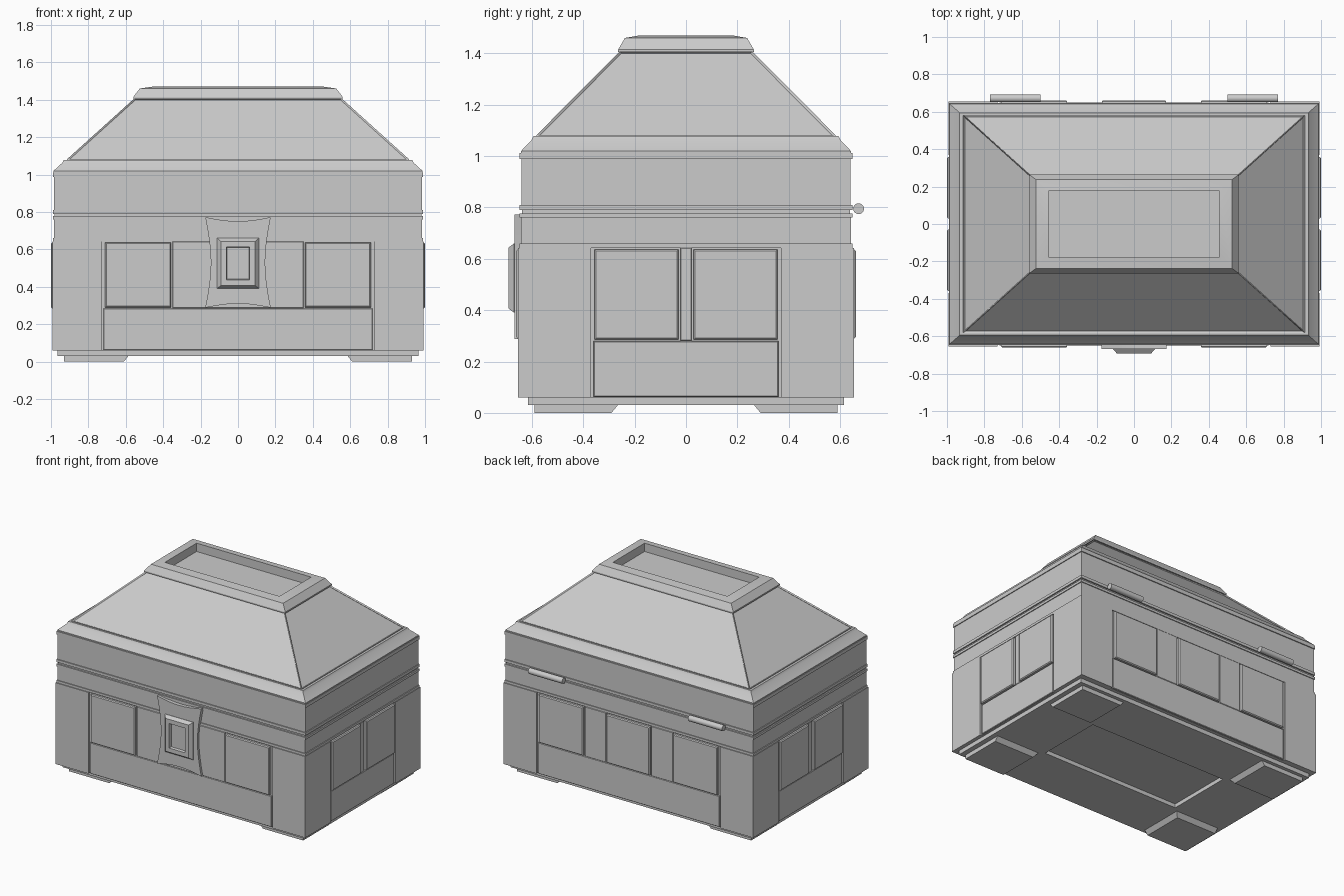
import bpy, bmesh, math
from mathutils import Vector

if "Cube" in bpy.data.objects:
    bpy.data.objects.remove(bpy.data.objects["Cube"], do_unlink=True)

grey = bpy.data.materials.new("plain_grey")
grey.use_nodes = True
grey.diffuse_color = (0.6, 0.6, 0.6, 1)
grey.node_tree.nodes["Principled BSDF"].inputs["Base Color"].default_value = (0.6, 0.6, 0.6, 1)


def finish(bm, name, angle=30):
    bmesh.ops.recalc_face_normals(bm, faces=bm.faces)
    mesh = bpy.data.meshes.new(name)
    bm.to_mesh(mesh)
    bm.free()
    mesh.materials.append(grey)
    ob = bpy.data.objects.new(name, mesh)
    bpy.context.collection.objects.link(ob)
    bpy.ops.object.select_all(action="DESELECT")
    ob.select_set(True)
    bpy.context.view_layer.objects.active = ob
    bpy.ops.object.shade_smooth_by_angle(angle=math.radians(angle))
    return ob


def loft(bm, loops):
    """Skin a stack of equal-length point loops and close both ends."""
    rows = [[bm.verts.new(p) for p in loop] for loop in loops]
    n = len(rows[0])
    for a, b in zip(rows, rows[1:]):
        for i in range(n):
            j = (i + 1) % n
            bm.faces.new((a[i], a[j], b[j], b[i]))
    return bm.faces.new(rows[0]), bm.faces.new(rows[-1])


def rect(hx, hy, z):
    return [(-hx, -hy, z), (hx, -hy, z), (hx, hy, z), (-hx, hy, z)]


def tier(name, *rings):
    bm = bmesh.new()
    loft(bm, [rect(*r) for r in rings])
    return finish(bm, name)


def plate(name, side, u0, u1, z0, z1, inner, outer, edge=0.003):
    """Raised plate on one wall; the rim is bevelled by 'edge'."""
    def at(u, d, z):
        return {"front": (u, -d, z), "back": (u, d, z),
                "left": (d, u, z), "right": (-d, u, z)}[side]

    def ring(d, e):
        return [at(u0 + e, d, z0 + e), at(u1 - e, d, z0 + e),
                at(u1 - e, d, z1 - e), at(u0 + e, d, z1 - e)]
    bm = bmesh.new()
    loft(bm, [ring(inner, 0), ring(outer - edge, 0), ring(outer, edge)])
    return finish(bm, side + "_" + name, 20)


# Base slab with a sunken centre underneath
tier("base_slab", (0.55, 0.24, 0.058), (0.55, 0.24, 0.03), (0.965, 0.615, 0.03),
     (0.965, 0.615, 0.06))

# Four corner feet, sloped on their inner sides
for sx in (-1, 1):
    for sy in (-1, 1):
        bm = bmesh.new()
        loft(bm, [[(sx * x, sy * y, z) for x, y in
                   ((i, j), (0.93, j), (0.93, 0.59), (i, 0.59))]
                  for i, j, z in ((0.61, 0.29, 0), (0.585, 0.265, 0.031))])
        finish(bm, "foot")

# Body core, rims and lid walls
tier("body_core", (0.978, 0.64, 0.06), (0.978, 0.64, 0.655))
tier("lower_rim", (0.989, 0.648, 0.643), (0.989, 0.648, 0.66))
tier("body_band", (0.983, 0.642, 0.655), (0.983, 0.642, 0.765))
tier("body_lip", (0.989, 0.648, 0.76), (0.989, 0.648, 0.777))
tier("lid_seam", (0.98, 0.638, 0.77), (0.98, 0.638, 0.795))
tier("lid_lip", (0.989, 0.648, 0.79), (0.989, 0.648, 0.81))
tier("lid_wall", (0.983, 0.641, 0.805), (0.983, 0.641, 0.99))
tier("lid_upper_rim", (0.989, 0.648, 0.988), (0.989, 0.648, 1.012))

# Corner posts
for sx in (-1, 1):
    for sy in (-1, 1):
        bm = bmesh.new()
        corner = [(0.73, 0.6), (0.73, 0.654), (0.992, 0.654),
                  (0.992, 0.37), (0.95, 0.37), (0.95, 0.6)]
        loft(bm, [[(sx * x, sy * y, z) for x, y in corner] for z in (0.06, 0.643)])
        finish(bm, "corner_post")

# Wall panelling: lower panels, stiles and raised panels
for side in ("front", "back"):
    plate("lower_panel", side, -0.72, 0.72, 0.062, 0.285, 0.6, 0.65)
    for s in (-1, 1):
        plate("raised_panel", side, *sorted((s * 0.357, s * 0.71)), 0.29, 0.637, 0.6, 0.661, 0.006)
    if side == "front":
        plate("middle_board", side, -0.35, 0.35, 0.285, 0.643, 0.6, 0.65)
    else:
        plate("raised_panel", side, -0.172, 0.172, 0.29, 0.637, 0.6, 0.661, 0.006)
        for s in (-1, 1):
            plate("stile", side, *sorted((s * 0.18, s * 0.35)), 0.285, 0.643, 0.6, 0.65)
for side in ("left", "right"):
    plate("lower_panel", side, -0.36, 0.36, 0.062, 0.28, 0.95, 0.988)
    plate("stile", side, -0.022, 0.022, 0.28, 0.643, 0.95, 0.988)
    for s in (-1, 1):
        plate("raised_panel", side, *sorted((s * 0.03, s * 0.357)), 0.285, 0.637, 0.95, 1.0, 0.006)

# Eaves, stepped below the roof
tier("eaves", (0.986, 0.642, 1.0), (0.986, 0.642, 1.02), (0.94, 0.602, 1.062),
     (0.932, 0.594, 1.078))

# Hipped roof with a sunken panel on each slope
bm = bmesh.new()
loft(bm, [rect(0.918, 0.585, 1.07), rect(0.914, 0.582, 1.082), rect(0.553, 0.257, 1.408)])
slopes = [f for f in bm.faces if len(f.verts) == 4 and f.calc_center_median().z > 1.2
          and f.calc_center_median().z < 1.3]
bmesh.ops.inset_individual(bm, faces=slopes, thickness=0.046, use_even_offset=True)
bmesh.ops.inset_individual(bm, faces=slopes, thickness=0.002, depth=-0.01, use_even_offset=True)
finish(bm, "roof", 62)

# Crown with a sunken tray
tier("crown", (0.56, 0.264, 1.405), (0.56, 0.264, 1.415), (0.525, 0.238, 1.46),
     (0.455, 0.18, 1.47), (0.455, 0.18, 1.41))

# Lock plate with bowed-in sides
corners = [Vector(c) for c in ((-0.175, 0.288), (0.175, 0.288), (0.175, 0.772), (-0.175, 0.772))]
centre = Vector((0, 0.53))
outline = []
for k in range(4):
    a, b = corners[k], corners[(k + 1) % 4]
    inward = (centre - (a + b) / 2).normalized()
    bow = 0.022 if k % 2 == 0 else 0.03
    outline += [a.lerp(b, t / 8) + inward * bow * math.sin(math.pi * t / 8) for t in range(8)]
bm = bmesh.new()
loft(bm, [[(x, y, z) for x, z in outline] for y in (-0.62, -0.667)])
finish(bm, "lock_plate")

# Raised lock boss with a sunken middle
bm = bmesh.new()
loft(bm, [[(x, y, 0.525 + z) for x, z in ((-w, -h), (w, -h), (w, h), (-w, h))]
          for w, h, y in ((0.112, 0.135, -0.66), (0.112, 0.135, -0.669), (0.092, 0.118, -0.692),
                          (0.062, 0.088, -0.692), (0.058, 0.084, -0.674))])
finish(bm, "lock_boss")

# Hinge barrels on the back
for s in (-1, 1):
    bm = bmesh.new()
    ring = [2 * math.pi * i / 16 for i in range(16)]
    loft(bm, [[(s * x, 0.672 + 0.021 * math.cos(t), 0.795 + 0.021 * math.sin(t)) for t in ring]
              for x in (0.5, 0.77)])
    finish(bm, "hinge_barrel", 40)
